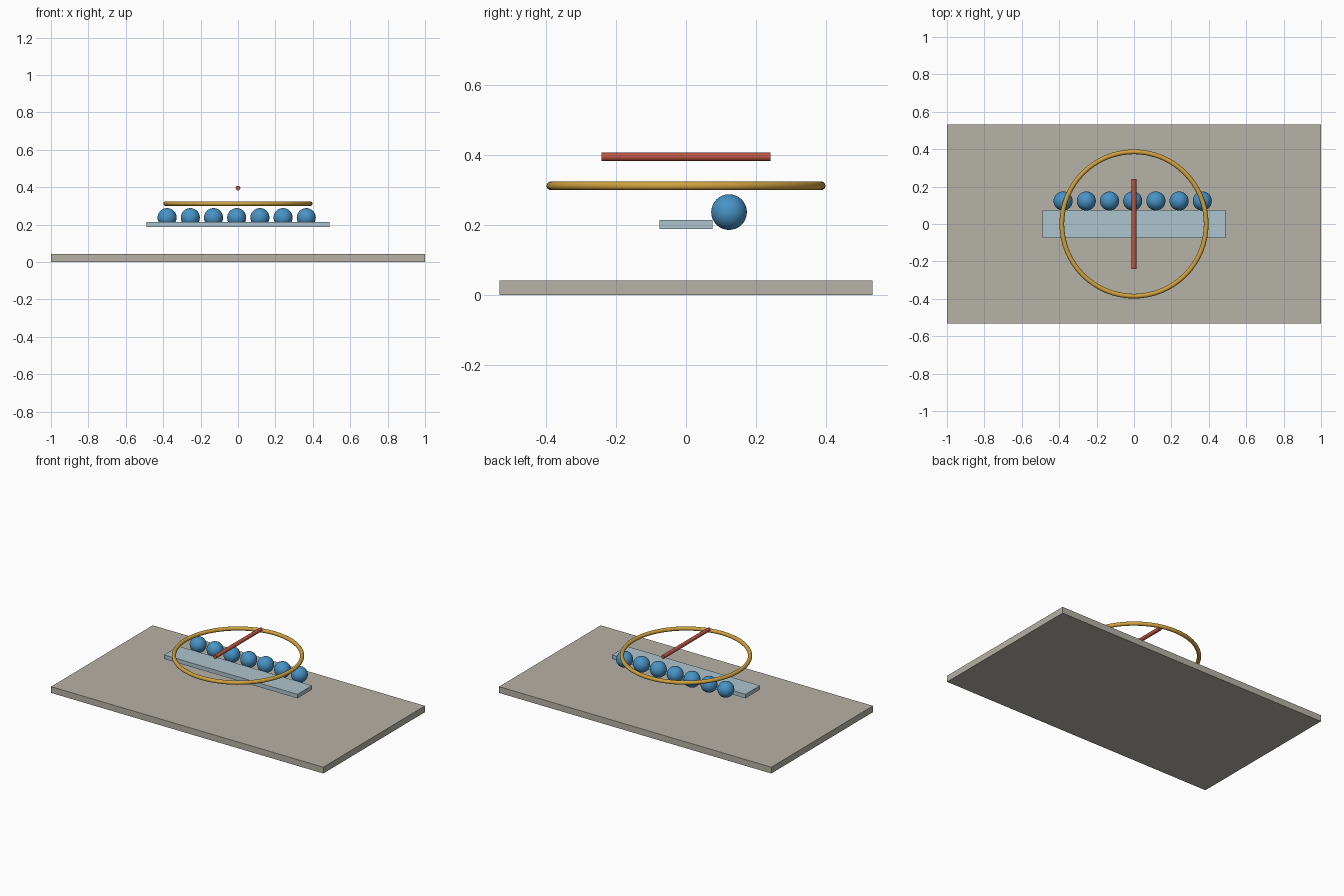
import bpy
import math

cube = bpy.data.objects.get("Cube")
if cube:
    bpy.data.objects.remove(cube, do_unlink=True)


def material(name, rgb):
    mat = bpy.data.materials.new(name)
    mat.use_nodes = True
    colour = (*rgb, 1)
    mat.diffuse_color = colour
    mat.node_tree.nodes["Principled BSDF"].inputs["Base Color"].default_value = colour
    return mat


def finish(name, mat, smooth=False):
    obj = bpy.context.object
    obj.name = name
    obj.data.materials.append(mat)
    if smooth:
        bpy.ops.object.shade_smooth_by_angle(angle=math.radians(40))
    return obj


def box(name, size, bottom, mat):
    bpy.ops.mesh.primitive_cube_add(size=1, location=(0, 0, bottom + size[2] / 2))
    bpy.context.object.scale = size
    bpy.ops.object.transform_apply(location=False, rotation=False, scale=True)
    return finish(name, mat)


stone = material("warm grey", (0.47, 0.445, 0.39))
glass = material("pale blue", (0.42, 0.56, 0.61))
blue = material("bright blue", (0.065, 0.29, 0.56))
gold = material("gold", (0.63, 0.36, 0.05))
red = material("brick red", (0.50, 0.09, 0.06))

# Base slab and floating plank
box("base_slab", (2, 1.066, 0.042), 0, stone)
box("plank", (0.98, 0.152, 0.027), 0.188, glass)

# Row of balls behind the plank
BALLS, SPACING = 7, 0.124
for i in range(BALLS):
    x = (i - (BALLS - 1) / 2) * SPACING - 0.007
    bpy.ops.mesh.primitive_uv_sphere_add(segments=32, ring_count=16, radius=0.051,
                                         location=(x, 0.123, 0.237))
    finish(f"ball_{i + 1}", blue, smooth=True)

# Flat ring above the balls
bpy.ops.mesh.primitive_torus_add(major_segments=64, minor_segments=16, major_radius=0.386,
                                 minor_radius=0.0125, location=(0, 0, 0.312))
finish("ring", gold, smooth=True)

# Rod lying front to back over the ring
bpy.ops.mesh.primitive_cylinder_add(vertices=24, radius=0.0125, depth=0.483,
                                    location=(0, 0, 0.395), rotation=(math.pi / 2, 0, 0))
finish("rod", red, smooth=True)
